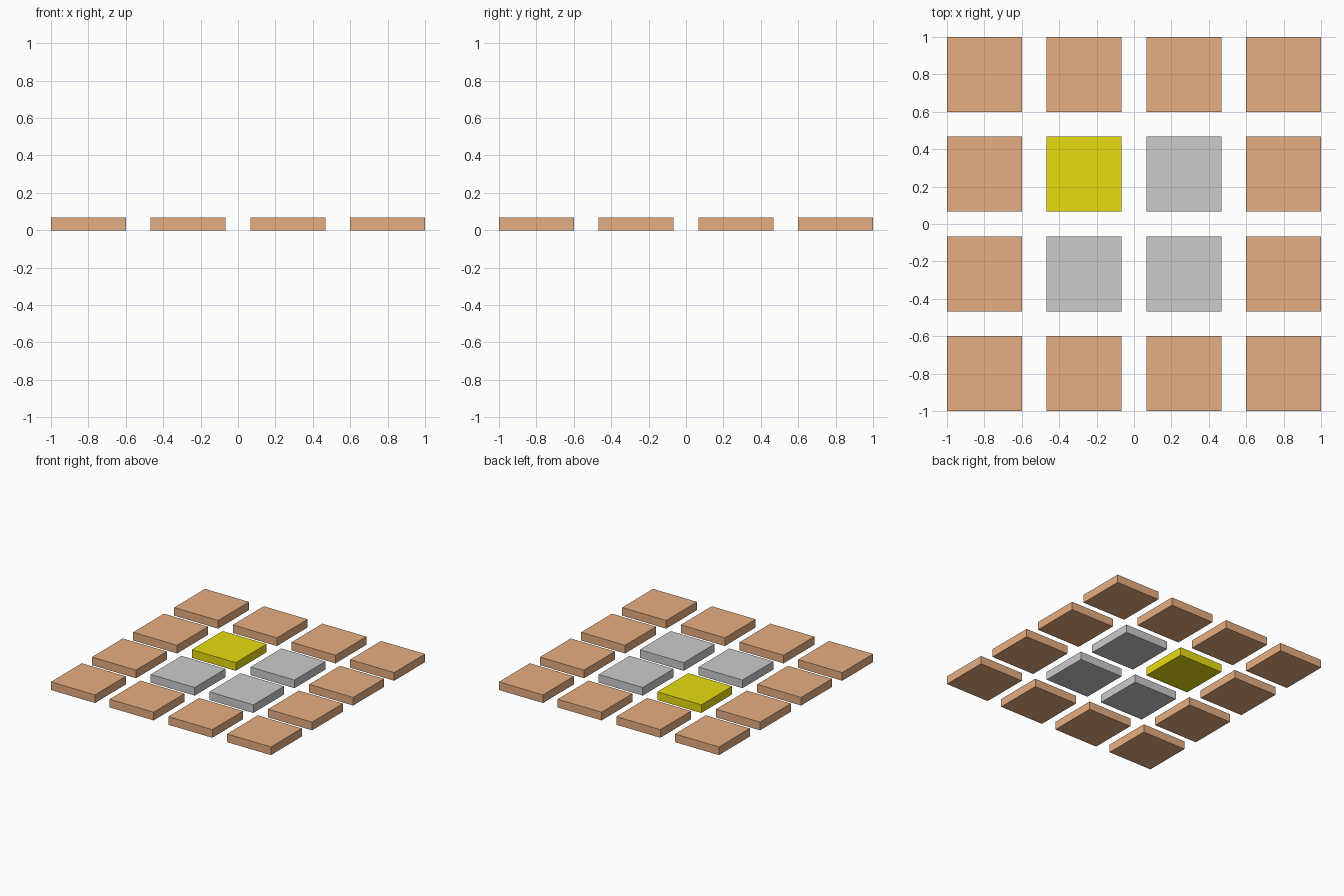
import bpy

if "Cube" in bpy.data.objects:
    bpy.data.objects.remove(bpy.data.objects["Cube"])

SIZE, PITCH, HEIGHT = 0.4, 1.6 / 3, 0.067


def make_material(name, rgb):
    mat = bpy.data.materials.new(name)
    mat.diffuse_color = (*rgb, 1)
    mat.use_nodes = True
    mat.node_tree.nodes["Principled BSDF"].inputs["Base Color"].default_value = mat.diffuse_color
    return mat


tan = make_material("tan", (0.80, 0.42, 0.22))
yellow = make_material("yellow", (0.80, 0.71, 0.005))


def tile(name, col, row, mat=None):
    x, y = (col - 1.5) * PITCH, (row - 1.5) * PITCH
    bpy.ops.mesh.primitive_cube_add(size=1, location=(x, y, HEIGHT / 2))
    ob = bpy.context.object
    ob.name = name
    ob.scale = (SIZE, SIZE, HEIGHT)
    bpy.ops.object.transform_apply(location=False, rotation=False, scale=True)
    if mat:
        ob.data.materials.append(mat)


# 4 x 4 grid: tan border ring, grey middle with one yellow tile
for row in range(4):
    for col in range(4):
        if row in (0, 3) or col in (0, 3):
            tile(f"border_tile_{col}_{row}", col, row, tan)
        elif (col, row) == (1, 2):
            tile("yellow_tile", col, row, yellow)
        else:
            tile(f"inner_tile_{col}_{row}", col, row)
